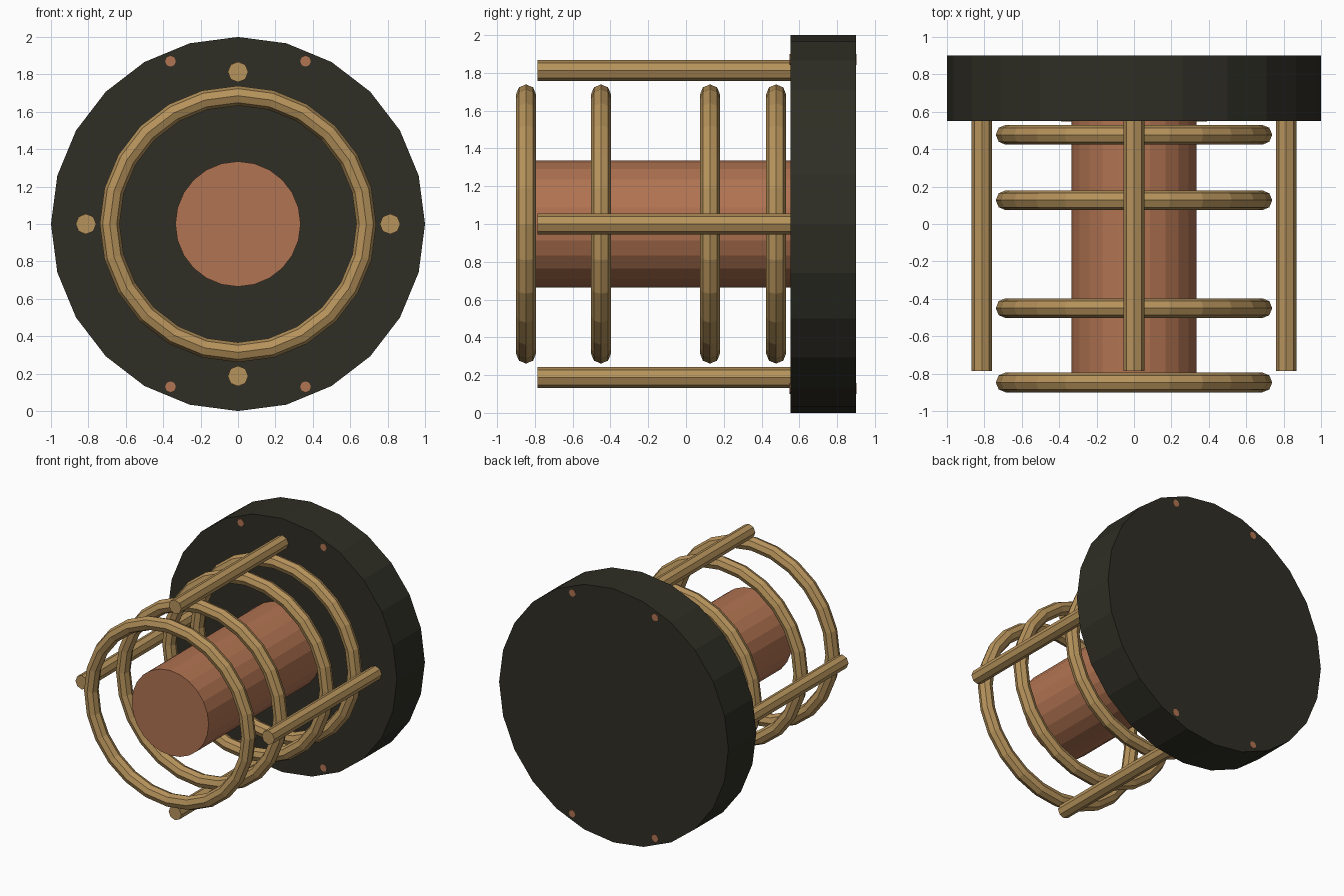
import bpy
import math

if "Cube" in bpy.data.objects:
    bpy.data.objects.remove(bpy.data.objects["Cube"])


def material(name, rgb):
    m = bpy.data.materials.new(name)
    m.diffuse_color = (*rgb, 1.0)
    m.use_nodes = True
    m.node_tree.nodes["Principled BSDF"].inputs["Base Color"].default_value = m.diffuse_color
    return m


BRASS = material("brass", (0.468, 0.290, 0.105))
COPPER = material("copper", (0.440, 0.172, 0.083))
DARK = material("dark_metal", (0.028, 0.027, 0.018))
TURN = (math.pi / 2, 0, 0)  # lay the axis along y
CZ = 1.0                    # height of the centre axis


def rod(name, radius, sides, x, z, y0, y1, mat):
    bpy.ops.mesh.primitive_cylinder_add(
        vertices=sides, radius=radius, depth=y1 - y0,
        location=(x, (y0 + y1) / 2, z), rotation=TURN)
    ob = bpy.context.object
    ob.name = name
    ob.data.materials.append(mat)
    return ob


# Base plate and copper core
rod("base_plate", 1.0, 24, 0, CZ, 0.552, 0.9, DARK)
rod("core", 0.335, 24, 0, CZ, -0.845, 0.56, COPPER)

# Coil rings around the core
for i, y in enumerate((-0.847, -0.45, 0.127, 0.477)):
    bpy.ops.mesh.primitive_torus_add(
        major_segments=24, minor_segments=8, major_radius=0.686,
        minor_radius=0.053, location=(0, y, CZ), rotation=TURN)
    ring = bpy.context.object
    ring.name = f"ring_{i + 1}"
    ring.data.materials.append(BRASS)

# Four posts standing on the plate
for i in range(4):
    a = i * math.pi / 2
    rod(f"post_{i + 1}", 0.055, 8, 0.813 * math.cos(a),
        CZ + 0.813 * math.sin(a), -0.785, 0.57, BRASS)

# Four bolts passing through the plate near its rim
for i, (sx, sz) in enumerate(((1, 1), (-1, 1), (-1, -1), (1, -1))):
    rod(f"bolt_{i + 1}", 0.029, 8, sx * 0.361, CZ + sz * 0.87,
        0.549, 0.902, COPPER)
